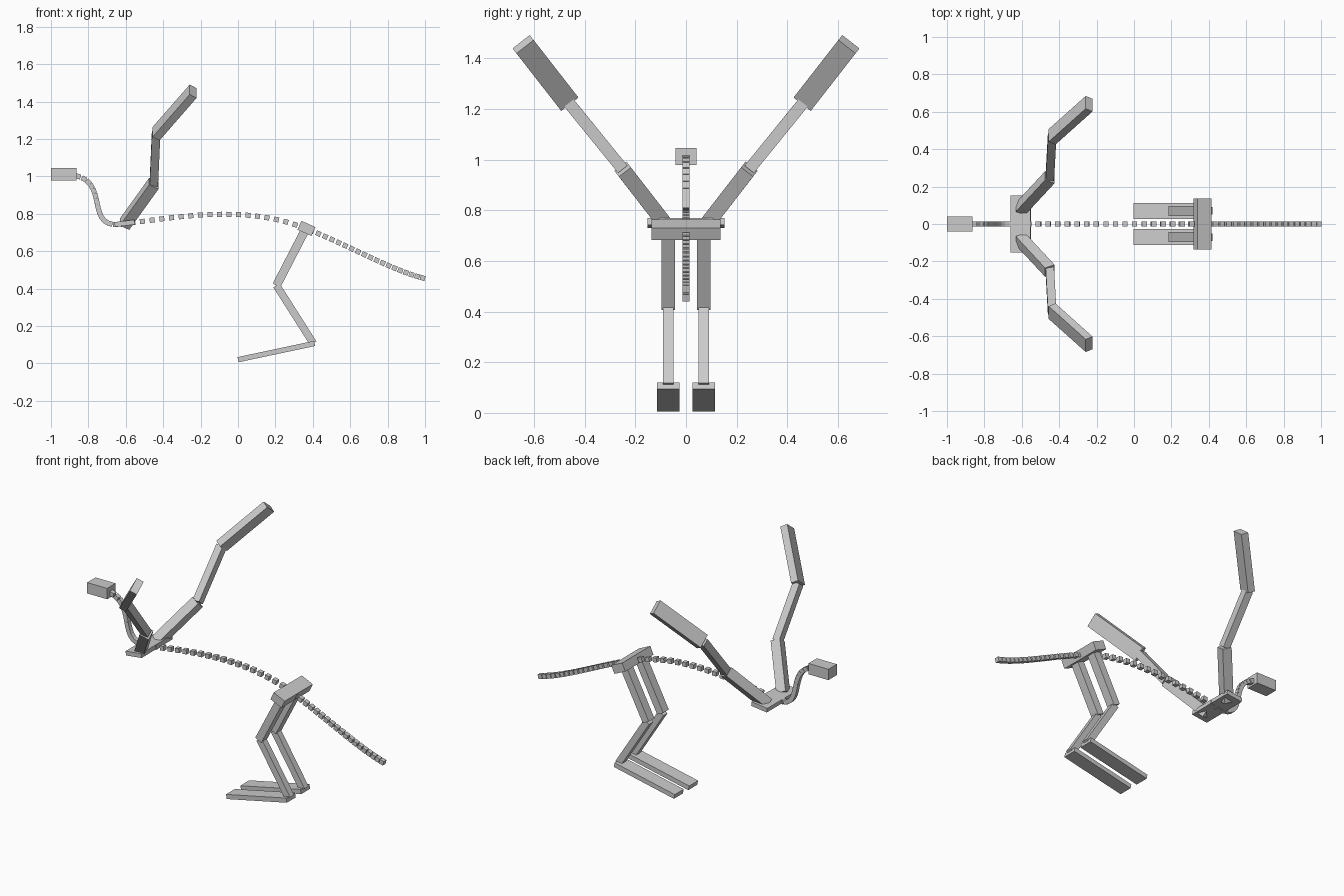
import bpy
from math import radians
from mathutils import Vector, Matrix

cube = bpy.data.objects.get("Cube")
if cube:
    bpy.data.objects.remove(cube, do_unlink=True)

grey = bpy.data.materials.new("plain grey")
grey.use_nodes = True
COLOUR = (0.6, 0.6, 0.6, 1)
grey.diffuse_color = COLOUR
grey.node_tree.nodes["Principled BSDF"].inputs["Base Color"].default_value = COLOUR

BOX_FACES = [(0, 1, 3, 2), (4, 6, 7, 5), (0, 4, 5, 1),
             (2, 3, 7, 6), (0, 2, 6, 4), (1, 5, 7, 3)]


def boxes(name, frames):
    """One flat-shaded mesh object from a list of box matrices."""
    verts, faces = [], []
    for m in frames:
        base = len(verts)
        verts += [m @ Vector((x, y, z)) for x in (-.5, .5) for y in (-.5, .5) for z in (-.5, .5)]
        faces += [[base + i for i in f] for f in BOX_FACES]
    mesh = bpy.data.meshes.new(name)
    mesh.from_pydata(verts, [], faces)
    mesh.materials.append(grey)
    obj = bpy.data.objects.new(name, mesh)
    bpy.context.collection.objects.link(obj)
    return obj


def frame(centre, along, side, length, breadth, depth):
    """Box matrix: length along a direction, breadth along side, depth across both."""
    along = Vector(along).normalized()
    side = Vector(side).normalized()
    across = along.cross(side).normalized()
    rot = Matrix((along, side, across)).transposed().to_4x4()
    return Matrix.Translation(centre) @ rot @ Matrix.Diagonal((length, breadth, depth, 1))


def bone(name, a, b, side, breadth, depth):
    a, b = Vector(a), Vector(b)
    boxes(name, [frame((a + b) / 2, b - a, side, (b - a).length, breadth, depth)])


def bezier_chain(name, points, steps, first, last):
    """Small cubes strung evenly along a curve in the middle plane."""
    p = [Vector((x, 0, z)) for x, z in points]
    frames = []
    for i in range(first, last + 1):
        t = i / steps
        s = 1 - t
        pos = s**3 * p[0] + 3 * s*s*t * p[1] + 3 * s*t*t * p[2] + t**3 * p[3]
        tan = s*s * (p[1] - p[0]) + 2 * s*t * (p[2] - p[1]) + t*t * (p[3] - p[2])
        frames.append(frame(pos, tan, (0, 1, 0), .027, .027, .027))
    boxes(name, frames)


# Neck, back and tail
bezier_chain("neck", [(-.615, .745), (-.82, .716), (-.69, .95), (-.855, 1.0)], 14, 1, 14)
bezier_chain("back", [(-.615, .745), (-.285, .79), (.04, .845), (.355, .725)], 19, 0, 18)
bezier_chain("tail", [(.355, .725), (.595, .63), (.803, .507), (.987, .457)], 19, 0, 19)

# Head, shoulder plate and hip block
boxes("head", [frame((-.932, 0, 1.012), (1, 0, 0), (0, 1, 0), .136, .082, .067)])
boxes("shoulder_plate", [frame((-.606, 0, .749), (1, 0, .12), (0, 1, 0), .107, .304, .026)])
boxes("hip_block", [frame((.366, 0, .722), (1, 0, -.45), (0, 1, 0), .082, .274, .052)])

# Paired limbs
for label, s in (("left", 1), ("right", -1)):
    normal = (0, .788 * s, -.615)
    root, elbow = (-.607, .081 * s, .744), (-.45, .25 * s, .962)
    wrist, tip = (-.438, .466 * s, 1.228), (-.24, .643 * s, 1.455)
    bone(label + "_wing_upper", root, elbow, normal, .06, .058)
    bone(label + "_wing_lower", elbow, wrist, normal, .047, .045)
    bone(label + "_wing_hand", wrist, tip, normal, .086, .044)

    y = .07 * s
    hip, knee, ankle, toe = (.36, y, .715), (.206, y, .417), (.402, y, .108), (0, y, .02)
    bone(label + "_thigh", hip, knee, (0, 1, 0), .055, .046)
    bone(label + "_shin", knee, ankle, (0, 1, 0), .04, .04)
    bone(label + "_foot", (.41, y, .107), toe, (0, 1, 0), .087, .028)
